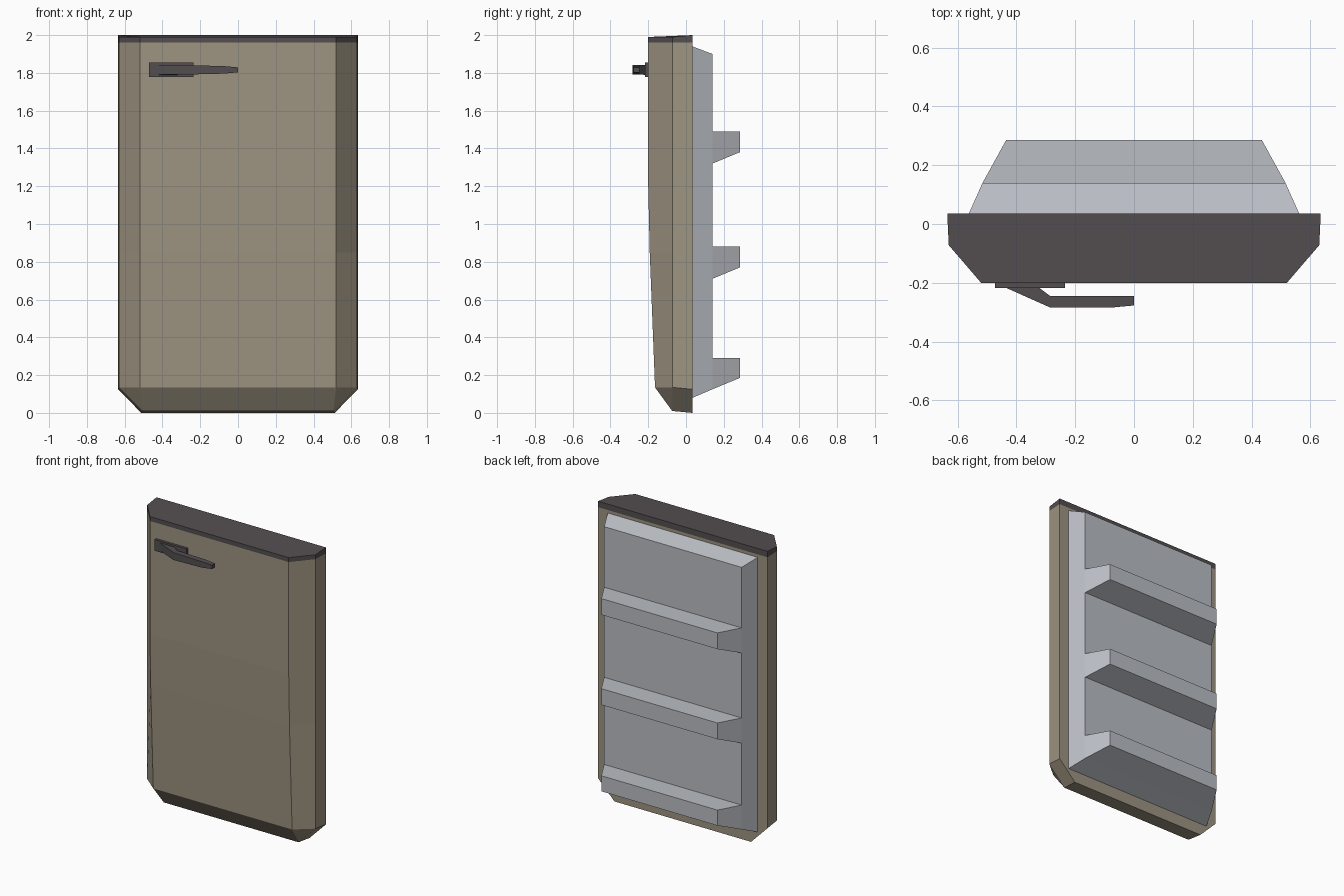
import bpy, bmesh

if "Cube" in bpy.data.objects:
    bpy.data.objects.remove(bpy.data.objects["Cube"])


def material(name, rgb):
    m = bpy.data.materials.new(name)
    m.diffuse_color = (*rgb, 1)
    m.use_nodes = True
    m.node_tree.nodes["Principled BSDF"].inputs["Base Color"].default_value = m.diffuse_color
    return m


BEIGE = material("beige enamel", (0.34, 0.295, 0.22))
DARK = material("dark trim", (0.088, 0.077, 0.082))
GREY = material("grey liner", (0.49, 0.51, 0.55))


def finish(name, bm, mat):
    bmesh.ops.remove_doubles(bm, verts=bm.verts, dist=0.0005)
    bmesh.ops.recalc_face_normals(bm, faces=bm.faces)
    mesh = bpy.data.meshes.new(name)
    bm.to_mesh(mesh)
    bm.free()
    mesh.materials.append(mat)
    ob = bpy.data.objects.new(name, mesh)
    bpy.context.collection.objects.link(ob)
    return ob


def loft(name, rings, mat):
    """Skin a stack of equal-length rings and cap both ends."""
    bm = bmesh.new()
    vs = [[bm.verts.new(p) for p in r] for r in rings]
    n = len(rings[0])
    for a, b in zip(vs, vs[1:]):
        for i in range(n):
            j = (i + 1) % n
            # skip edges that shrink to a point
            quad = [a[i], a[j], b[j], b[i]]
            if (b[i].co - b[j].co).length < 0.0005:
                quad.pop()
            bm.faces.new(quad)
    for r in (vs[0], vs[-1]):
        keep = [v for i, v in enumerate(r) if (v.co - r[i - 1].co).length > 0.0005]
        bm.faces.new(keep)
    return finish(name, bm, mat)


def mirrored(half):
    """Half ring on +x, completed on -x."""
    return half + [(-x, y, z) for x, y, z in reversed(half)]


def door_ring(z, front, z_back=None):
    return mirrored([(0.635, 0.035, z if z_back is None else z_back),
                     (0.63, -0.072, z), (0.52, front, z)])


# Door shell, tapering at the lower front, with a chamfered foot
foot = mirrored([(0.512, 0.035, 0.0), (0.505, -0.073, 0.01), (0.505, -0.073, 0.01)])
loft("door_shell", [door_ring(1.96, -0.2), door_ring(1.2, -0.2), door_ring(0.85, -0.192),
                    door_ring(0.135, -0.164, 0.125), foot], BEIGE)

# Dark strip along the top
loft("top_trim", [door_ring(1.96, -0.2), door_ring(1.99, -0.2, 2.0)], DARK)

# Inner liner: tapered panel with three door shelves
Y0, Y1, Y2 = 0.035, 0.14, 0.285
HALF = {Y0: 0.562, Y1: 0.515, Y2: 0.435}
shelves = [(0.125, 0.185, 0.29), (0.71, 0.77, 0.88), (1.32, 1.38, 1.49)]
base = [(Y0, 0.08)]
outline = [(Y0, 0.08)]
for low, lip, top in shelves:
    base += [(Y1, low), (Y1, top)]
    outline += [(Y1, low), (Y2, lip), (Y2, top), (Y1, top)]
base += [(Y1, 1.9), (Y0, 1.94)]
outline += [(Y1, 1.9), (Y0, 1.94)]
bm = bmesh.new()
point = lambda p, s: bm.verts.new((s * HALF[p[0]], *p))
for s in (1, -1):
    bm.faces.new([point(p, s) for p in base])
    for low, lip, top in shelves:
        bm.faces.new([point(p, s) for p in ((Y1, low), (Y2, lip), (Y2, top), (Y1, top))])
for p, q in zip(outline, outline[1:] + outline[:1]):
    bm.faces.new([point(p, 1), point(q, 1), point(q, -1), point(p, -1)])
finish("inner_liner", bm, GREY)


# Handle mounting plate and bent lever
def section(xf, yf, xb, yb, h):
    z = 1.816
    return [(xf, yf, z - h), (xf, yf, z + h), (xb, yb, z + h), (xb, yb, z - h)]


loft("handle_plate", [section(-0.472, -0.217, -0.472, -0.195, 0.038),
                      section(-0.235, -0.217, -0.235, -0.195, 0.038)], DARK)
loft("handle_lever", [section(-0.44, -0.215, -0.325, -0.215, 0.026),
                      section(-0.285, -0.284, -0.285, -0.245, 0.025),
                      section(-0.075, -0.284, -0.075, -0.245, 0.02),
                      section(0.0, -0.277, 0.0, -0.245, 0.013)], DARK)
